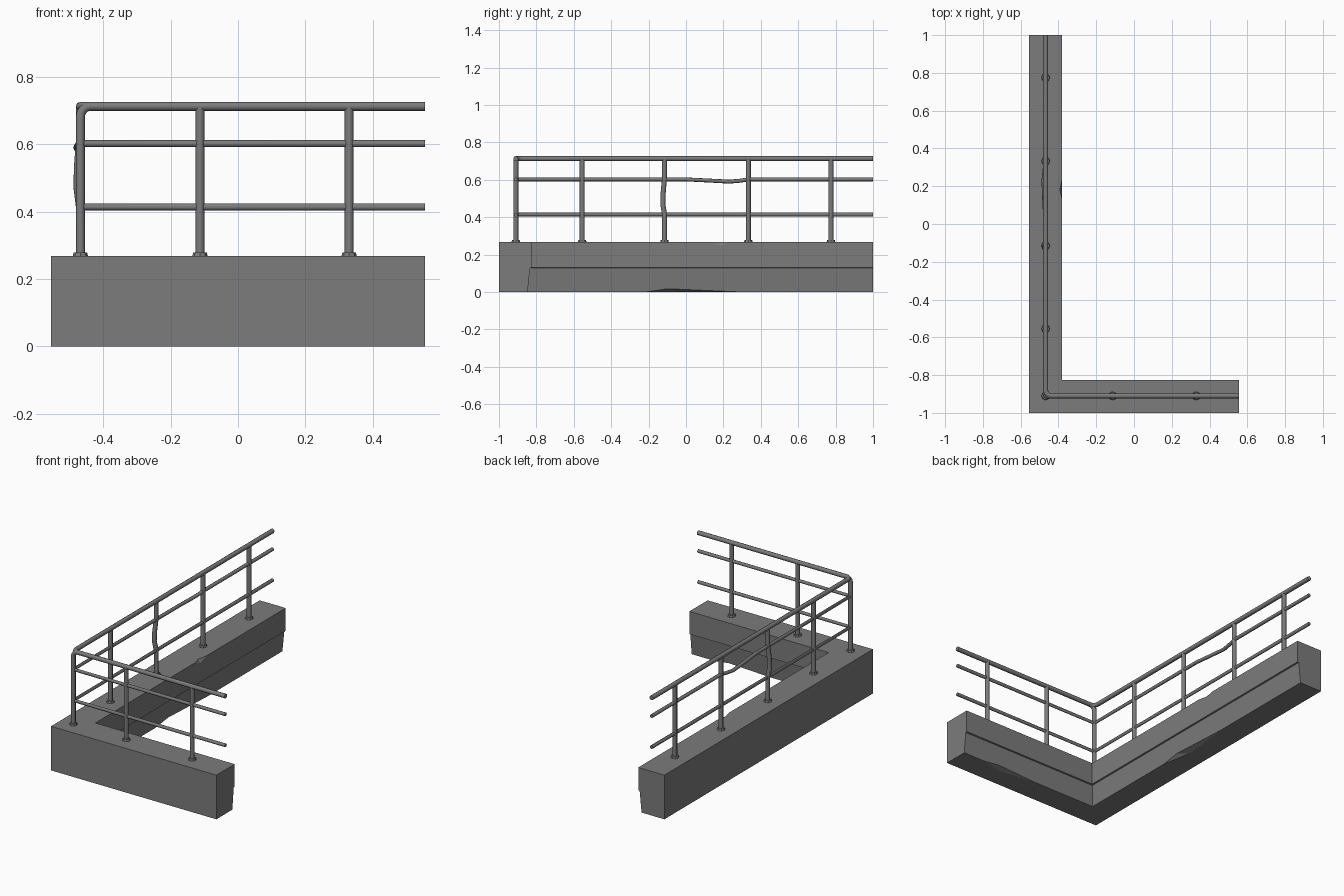
import bpy, bmesh, math
from mathutils import Vector

if "Cube" in bpy.data.objects:
    bpy.data.objects.remove(bpy.data.objects["Cube"])

grey = bpy.data.materials.new("weathered grey")
grey.diffuse_color = (0.2, 0.2, 0.2, 1)
grey.use_nodes = True
grey.node_tree.nodes["Principled BSDF"].inputs["Base Color"].default_value = grey.diffuse_color

RX, RY, TOP = -0.468, -0.91, 0.268   # rail lines and wall top


def mesh_object(name, bm):
    bmesh.ops.recalc_face_normals(bm, faces=bm.faces)
    me = bpy.data.meshes.new(name)
    bm.to_mesh(me)
    bm.free()
    ob = bpy.data.objects.new(name, me)
    bpy.context.collection.objects.link(ob)
    me.materials.append(grey)
    return ob


def activate(ob):
    bpy.ops.object.select_all(action='DESELECT')
    ob.select_set(True)
    bpy.context.view_layer.objects.active = ob


def pipe(name, pts, r):
    cu = bpy.data.curves.new(name, 'CURVE')
    cu.dimensions = '3D'
    cu.bevel_depth = r
    cu.bevel_resolution = 2
    cu.use_fill_caps = True
    sp = cu.splines.new('POLY')
    sp.points.add(len(pts) - 1)
    for p, co in zip(sp.points, pts):
        p.co = (*co, 1)
    ob = bpy.data.objects.new(name, cu)
    bpy.context.collection.objects.link(ob)
    cu.materials.append(grey)
    activate(ob)
    bpy.ops.object.convert(target='MESH')
    ob = bpy.context.view_layer.objects.active
    bpy.ops.object.shade_smooth_by_angle(angle=math.radians(50))
    return ob


# L-shaped wall: profile (inward depth, height) swept round the corner
profile = [(0, 0), (0, TOP), (0.175, TOP), (0.175, 0.13), (0.166, 0.128), (0.153, 0)]
bm = bmesh.new()
rings = [[bm.verts.new(c) for c in ring] for ring in (
    [(0.555, -1 + d, z) for d, z in profile],
    [(-0.555 + d, -1 + d, z) for d, z in profile],
    [(-0.555 + d, 1, z) for d, z in profile])]
n = len(profile)
for a, b in zip(rings, rings[1:]):
    for i in range(n):
        j = (i + 1) % n
        bm.faces.new((a[i], a[j], b[j], b[i]))
bm.faces.new(rings[0])
bm.faces.new(rings[-1])
wall = mesh_object("wall", bm)

# chips broken out of the wall edges
chips = [
    [(-0.401, -0.23, -0.001), (-0.401, 0.33, -0.001), (-0.399, -0.10, 0.018),
     (-0.44, -0.02, -0.001), (-0.36, 0, -0.04)],
    [(0.0, -0.846, -0.001), (0.42, -0.846, -0.001), (0.30, -0.845, 0.013),
     (0.27, -0.88, -0.001), (0.2, -0.80, -0.04)],
    [(-0.379, 0.12, TOP + .001), (-0.379, 0.25, TOP + .001), (-0.379, 0.18, 0.245),
     (-0.393, 0.18, TOP + .001), (-0.34, 0.18, TOP + 0.03)],
]
for pts in chips:
    bm = bmesh.new()
    for p in pts:
        bm.verts.new(p)
    bmesh.ops.convex_hull(bm, input=bm.verts)
    cutter = mesh_object("chip_cutter", bm)
    mod = wall.modifiers.new("chip", 'BOOLEAN')
    mod.operation = 'DIFFERENCE'
    mod.solver = 'EXACT'
    mod.object = cutter
    activate(wall)
    bpy.ops.object.modifier_apply(modifier=mod.name)
    bpy.data.objects.remove(cutter)

# top rail: rounded in plan at the corner
TZ, R = 0.713, 0.03
arc = [(RX + R - R * math.sin(t), RY + R - R * math.cos(t), TZ)
       for t in (i * math.pi / 8 for i in range(5))]
pipe("top_rail", [(0.555, RY, TZ)] + arc + [(RX, 1, TZ)], 0.0135)

# corner post bends over into the top rail
bend = [(RX + R - R * math.cos(t), RY, TZ - R + R * math.sin(t))
        for t in (i * math.pi / 8 for i in range(5))]
pipe("corner_post", [(RX, RY, TOP)] + bend, 0.0135)

# middle and lower rails; the middle one is dented
dent = [(RX, 0.0, 0.602), (RX - 0.007, 0.12, 0.596), (RX - 0.011, 0.23, 0.590),
        (RX - 0.005, 0.29, 0.595), (RX, 0.333, 0.602)]
pipe("middle_rail", [(0.555, RY, 0.602), (RX, RY, 0.602)] + dent + [(RX, 1, 0.602)], 0.0105)
pipe("lower_rail", [(0.555, RY, 0.414), (RX, RY, 0.414), (RX, 1, 0.414)], 0.0105)

# upright posts, one of them bent
posts = [(-0.113, RY), (0.33, RY)] + [(RX, y) for y in (-0.555, -0.115, 0.333, 0.775)]
for x, y in posts:
    mid = []
    if y == -0.115:
        mid = [(x, y, 0.414), (x - 0.007, y - 0.009, 0.47), (x - 0.006, y - 0.007, 0.53),
               (x, y, 0.61)]
    pipe("post", [(x, y, TOP)] + mid + [(x, y, TZ)], 0.0135)

# stepped base collars
for x, y in posts + [(RX, RY)]:
    bm = bmesh.new()
    bmesh.ops.create_cone(bm, cap_ends=True, segments=8, radius1=0.023, radius2=0.020, depth=0.012)
    bmesh.ops.translate(bm, verts=bm.verts, vec=Vector((x, y, TOP + 0.005)))
    mesh_object("base_collar", bm)
